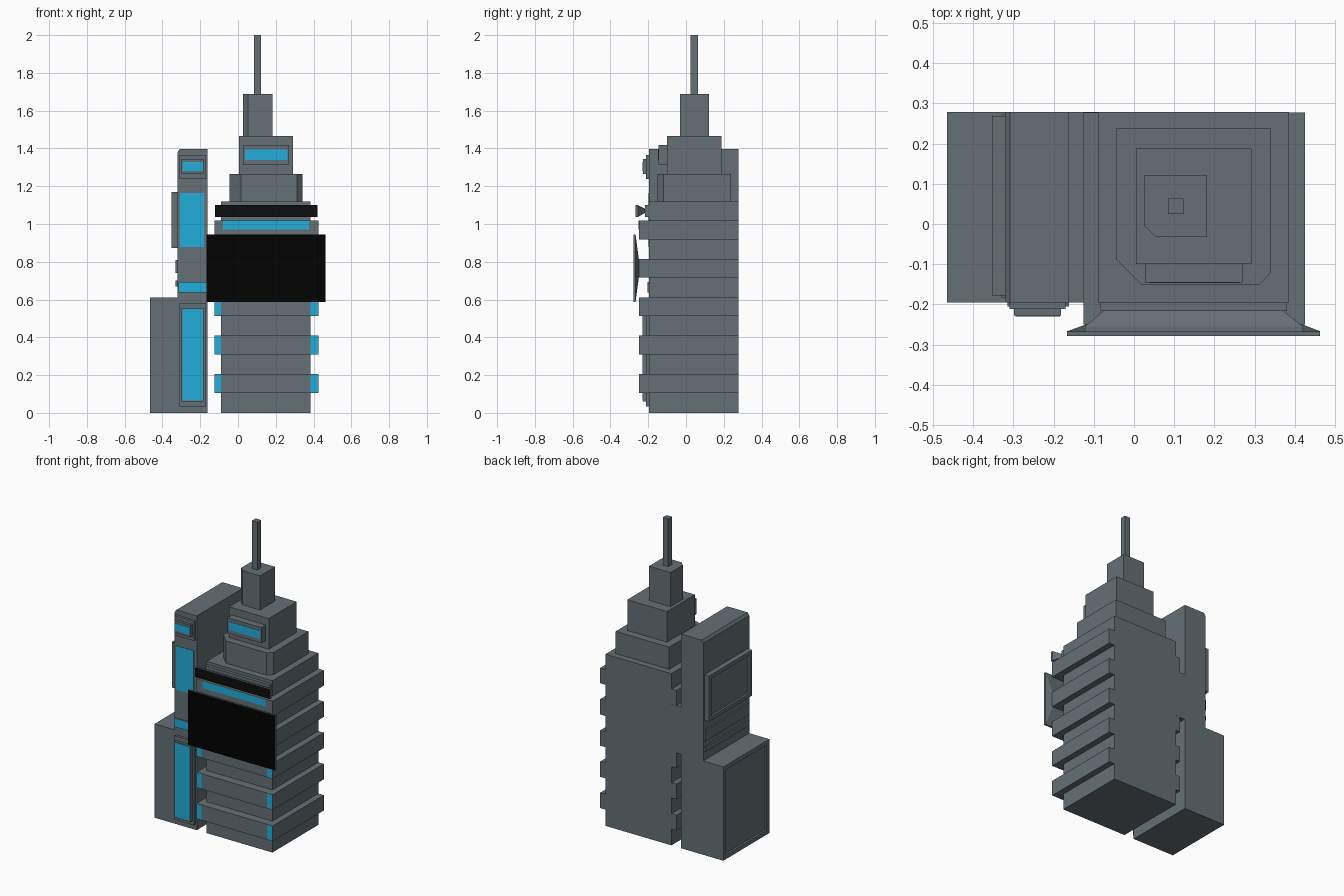
import bpy, bmesh
from mathutils import Vector

if "Cube" in bpy.data.objects:
    bpy.data.objects.remove(bpy.data.objects["Cube"])


def material(name, color):
    m = bpy.data.materials.new(name)
    m.diffuse_color = color
    m.use_nodes = True
    m.node_tree.nodes["Principled BSDF"].inputs["Base Color"].default_value = m.diffuse_color
    return m


GREY = material("slate_grey", (0.13, 0.16, 0.18, 1))
BLUE = material("window_blue", (0.018, 0.42, 0.71, 1))
BLACK = material("sign_black", (0.0005, 0.0005, 0.0005, 1))
DARK = material("sign_dark", (0.004, 0.004, 0.004, 1))


def finish(name, bm, color=None, pick=None):
    """Make the object in slate grey, colouring the faces chosen by pick."""
    bmesh.ops.recalc_face_normals(bm, faces=bm.faces[:])
    me = bpy.data.meshes.new(name)
    me.materials.append(GREY)
    if color:
        me.materials.append(color)
        for f in bm.faces:
            f.material_index = int(pick(f))
    bm.to_mesh(me)
    bm.free()
    ob = bpy.data.objects.new(name, me)
    bpy.context.collection.objects.link(ob)
    return ob


def front(f):
    return f.normal.y < -0.9


def extrude(points, direction):
    bm = bmesh.new()
    face = bm.faces.new([bm.verts.new(p) for p in points])
    ext = bmesh.ops.extrude_face_region(bm, geom=[face])["geom"]
    bmesh.ops.translate(bm, vec=direction,
                        verts=[v for v in ext if isinstance(v, bmesh.types.BMVert)])
    bmesh.ops.recalc_face_normals(bm, faces=bm.faces[:])
    return bm


def plan(name, pts, z0, z1, color=None, pick=front):
    bm = extrude([(x, y, z0) for x, y in pts], Vector((0, 0, z1 - z0)))
    return finish(name, bm, color, pick)


def box(name, x, y, z, color=None, inset=None):
    bm = extrude([(x[0], y[0], z[0]), (x[1], y[0], z[0]),
                  (x[1], y[1], z[0]), (x[0], y[1], z[0])], Vector((0, 0, z[1] - z[0])))
    if inset:  # recessed panel in the left face
        panel = next(f for f in bm.faces if f.normal.x < -0.9)
        for width, depth in ((inset, 0), (0.004, 0.01)):
            bmesh.ops.inset_region(bm, faces=[panel], thickness=width)
            bmesh.ops.translate(bm, vec=(depth, 0, 0), verts=panel.verts[:])
    return finish(name, bm, color, front)


def flared_sign(name, big, small, ys, color):
    """Black-faced plate with a back that tapers to a smaller rectangle."""
    bm = bmesh.new()
    rings = []
    for (x0, x1, z0, z1), y in zip((big, big, small), ys):
        rings.append([bm.verts.new(p) for p in
                      ((x0, y, z0), (x1, y, z0), (x1, y, z1), (x0, y, z1))])
    for a, b in zip(rings, rings[1:]):
        for i in range(4):
            j = (i + 1) % 4
            bm.faces.new((a[i], a[j], b[j], b[i]))
    bm.faces.new(rings[0])
    bm.faces.new(rings[-1])
    bmesh.ops.recalc_face_normals(bm, faces=bm.faces[:])
    return finish(name, bm, color, front)


BACK = 0.279
FACE = -0.195
SIDE = -0.161   # right wall of the side tower

# Main tower and its wraparound floor bands, blue at the front ends
box("main_tower", (-0.09, 0.385), (FACE, BACK), (0, 1.12))
band = [(-0.125, -0.25), (-0.09, -0.25), (0.385, -0.25), (0.425, -0.25),
        (0.425, BACK - 0.002), (-0.125, BACK - 0.002)]
for i in range(5):
    z = 0.105 + 0.2035 * i
    plan(f"floor_band_{i + 1}", band, z, z + 0.1, BLUE if i < 4 else None,
         lambda f: front(f) and abs(f.calc_center_median().x - 0.15) > 0.2)
box("top_band_window", (-0.08, 0.375), (-0.252, -0.245), (0.97, 1.018), BLUE)

# Stepped crown with chamfered corners, and the spire
plan("crown_lower", [(-0.045, -0.087), (0.017, -0.15), (0.312, -0.15), (0.341, -0.12),
                     (0.341, 0.238), (-0.045, 0.238)], 1.12, 1.265)
box("crown_middle", (0.005, 0.292), (-0.1, 0.188), (1.265, 1.465))
box("crown_window_box", (0.027, 0.27), (-0.145, -0.1), (1.315, 1.417))
box("crown_window", (0.038, 0.262), (-0.147, -0.14), (1.34, 1.395), BLUE)
plan("crown_upper", [(0.026, -0.005), (0.054, -0.032), (0.182, -0.032),
                     (0.182, 0.122), (0.026, 0.122)], 1.465, 1.688)
box("spire", (0.084, 0.123), (0.025, 0.063), (1.688, 2.0))

# Signs on the front
flared_sign("large_sign", (-0.167, 0.463, 0.588, 0.945), (-0.12, 0.42, 0.715, 0.815),
            (-0.279, -0.267, -0.25), BLACK)
flared_sign("upper_sign", (-0.122, 0.42, 1.037, 1.1), (-0.075, 0.37, 1.06, 1.08),
            (-0.268, -0.255, -0.215), DARK)
box("upper_sign_mount", (-0.083, 0.38), (-0.216, FACE), (1.037, 1.1))

# Side tower, its lower wing, and the link to the main tower
bm = extrude([(-0.32, FACE, 0), (SIDE, FACE, 0), (SIDE, FACE, 1.397),
              (-0.308, FACE, 1.397), (-0.32, FACE, 1.38)], Vector((0, BACK - FACE, 0)))
finish("side_tower", bm)
box("side_wing", (-0.465, -0.32), (FACE, BACK), (0, 0.612), inset=0.04)
box("tower_link", (SIDE, -0.09), (FACE, BACK - 0.001), (0.612, 0.92))

# Panels on the left flank of the side tower
box("flank_panel", (-0.353, -0.32), (-0.178, 0.268), (0.873, 1.17), inset=0.035)
for i, z in enumerate((0.67, 0.74)):
    box(f"flank_rib_{i + 1}", (-0.33, -0.32), (-0.183, 0.272), (z, z + (0.03, 0.07)[i]))

# Stepped window frames on the front of the side tower
for name, outer, inner, glass in (("lower", (0.035, 0.582), (0.06, 0.555), (0.065, 0.55)),
                                  ("upper", (1.238, 1.365), (1.265, 1.343), (1.28, 1.328))):
    box(name + "_window_frame", (-0.31, -0.17), (-0.211, FACE), outer)
    box(name + "_window_box", (-0.298, -0.182), (-0.228, -0.211), inner)
    box(name + "_window", (-0.295, -0.184), (-0.23, -0.224), glass, BLUE)
box("middle_window", (-0.308, -0.181), (-0.198, -0.19), (0.878, 1.165), BLUE)
box("window_strip", (-0.315, SIDE), (-0.205, FACE), (0.637, 0.693), BLUE)
